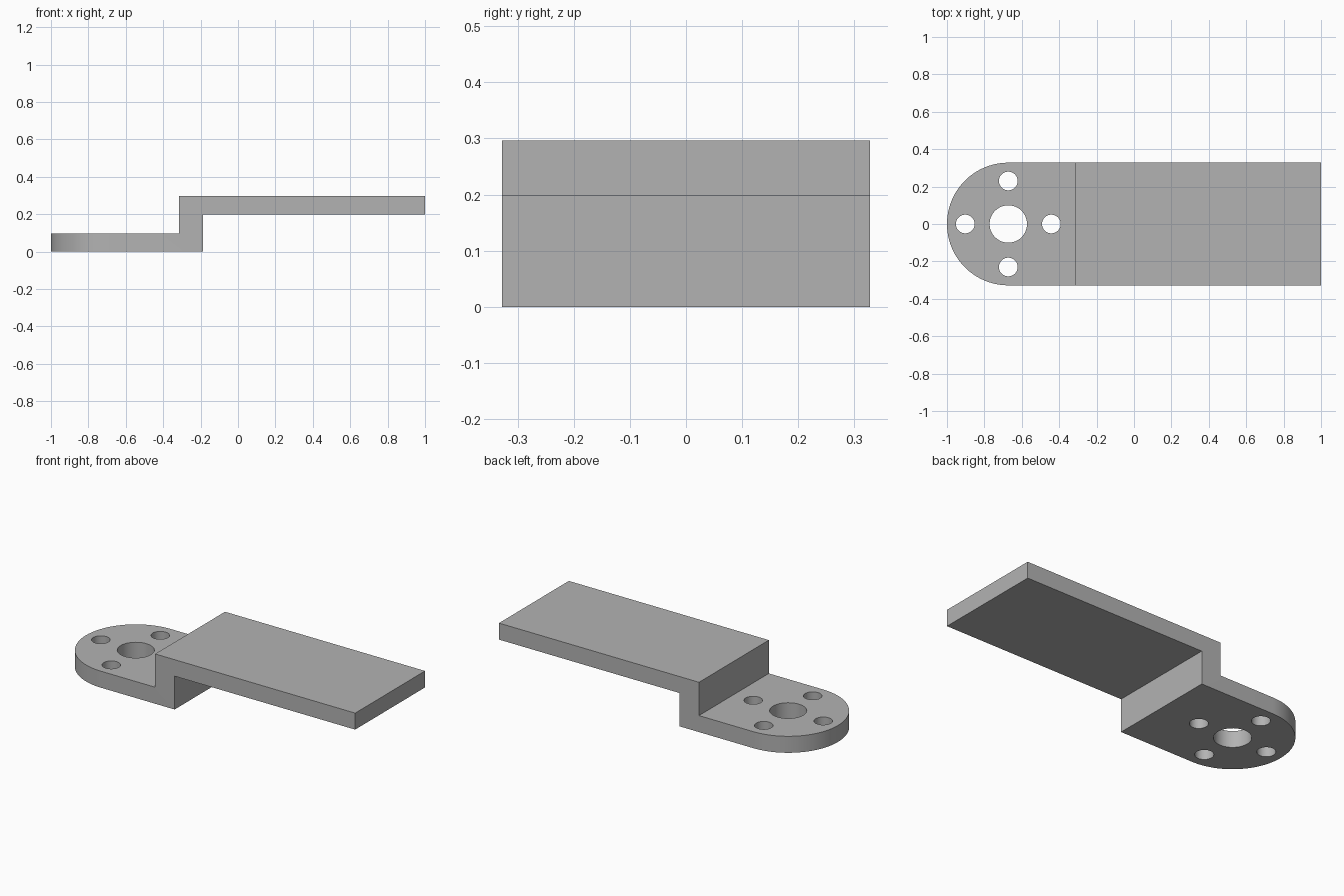
import bpy, bmesh, math
from mathutils import Vector

if "Cube" in bpy.data.objects:
    bpy.data.objects.remove(bpy.data.objects["Cube"], do_unlink=True)

HALF = 0.328                 # half width, also the radius of the round end
CX = HALF - 1                # centre of the round end
THICK, TOP = 0.098, 0.296
STEP_L, STEP_R = -0.315, -0.187

steel = bpy.data.materials.new("grey_metal")
steel.use_nodes = True
grey = (0.45, 0.45, 0.45, 1)
steel.diffuse_color = grey
steel.node_tree.nodes["Principled BSDF"].inputs["Base Color"].default_value = grey


def prism(name, points, direction):
    """Extrude a closed outline along a direction."""
    bm = bmesh.new()
    face = bm.faces.new([bm.verts.new(p) for p in points])
    ext = bmesh.ops.extrude_face_region(bm, geom=[face])
    moved = [v for v in ext["geom"] if isinstance(v, bmesh.types.BMVert)]
    bmesh.ops.translate(bm, verts=moved, vec=Vector(direction))
    bmesh.ops.recalc_face_normals(bm, faces=bm.faces)
    mesh = bpy.data.meshes.new(name)
    bm.to_mesh(mesh)
    bm.free()
    mesh.materials.append(steel)
    obj = bpy.data.objects.new(name, mesh)
    bpy.context.collection.objects.link(obj)
    return obj


def arc(x, y, radius, start, end, steps):
    angles = [start + (end - start) * i / steps for i in range(steps + 1)]
    return [(x + radius * math.cos(a), y + radius * math.sin(a), -0.5) for a in angles]


def cut(target, cutter, operation):
    """Apply a boolean and discard the cutter."""
    cutter.hide_render = True
    mod = target.modifiers.new("cut", "BOOLEAN")
    mod.operation, mod.object, mod.solver = operation, cutter, "EXACT"
    bpy.context.view_layer.objects.active = target
    bpy.ops.object.modifier_apply(modifier=mod.name)
    bpy.data.objects.remove(cutter, do_unlink=True)


# Stepped side profile, cut slightly wide
profile = [(-1.1, 0), (STEP_R, 0), (STEP_R, TOP - THICK), (1, TOP - THICK),
           (1, TOP), (STEP_L, TOP), (STEP_L, THICK), (-1.1, THICK)]
bracket = prism("stepped_bracket", [(x, -0.5, z) for x, z in profile], (0, 1, 0))

# Trim to the plan outline with its round end
outline = arc(CX, 0, HALF, math.pi / 2, 3 * math.pi / 2, 48)
outline += [(1.2, -HALF, -0.5), (1.2, HALF, -0.5)]
cut(bracket, prism("outline_cutter", outline, (0, 0, 1.5)), "INTERSECT")

# Centre bore and four mounting holes
holes = [(0, 0, 0.1)] + [(0.23 * dx, 0.23 * dy, 0.05)
                         for dx, dy in ((1, 0), (0, 1), (-1, 0), (0, -1))]
for dx, dy, r in holes:
    ring = arc(CX + dx, dy, r, 0, 2 * math.pi, 48)[:-1]
    cut(bracket, prism("hole_cutter", ring, (0, 0, 1.5)), "DIFFERENCE")

# Smooth curved walls, crisp edges
bpy.ops.object.select_all(action="DESELECT")
bracket.select_set(True)
bpy.context.view_layer.objects.active = bracket
bpy.ops.object.shade_smooth_by_angle(angle=math.radians(30))
